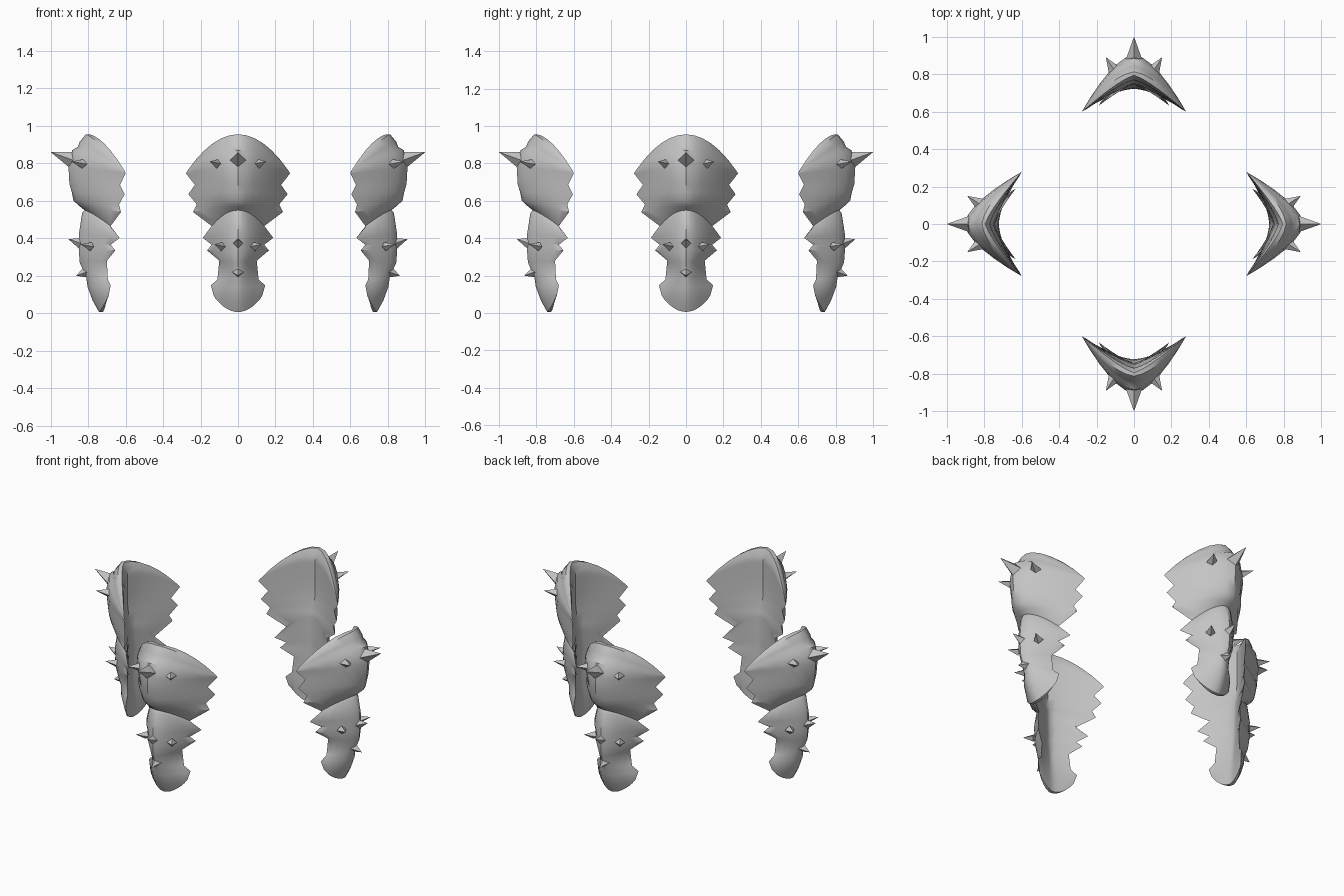
import bpy, bmesh, math
from mathutils import Vector, Matrix

if "Cube" in bpy.data.objects:
    bpy.data.objects.remove(bpy.data.objects["Cube"])

steel = bpy.data.materials.new("grey_metal")
steel.diffuse_color = (0.55, 0.55, 0.55, 1)
steel.use_nodes = True
steel.node_tree.nodes["Principled BSDF"].inputs["Base Color"].default_value = steel.diffuse_color

# Plate cross-sections from top to bottom:
# half width, edge radius, edge height, outer spine radius, inner spine radius, spine height
ROWS = [
    (.270, .605, .760, .812, .795, .955),
    (.272, .604, .757, .845, .775, .915),
    (.274, .603, .754, .855, .770, .888),
    (.275, .602, .751, .885, .770, .870),
    (.278, .600, .746, .905, .770, .780),
    (.230, .630, .685, .900, .770, .690),
    (.265, .605, .635, .887, .765, .645),
    (.220, .635, .580, .878, .760, .600),
    (.240, .625, .540, .845, .755, .570),
    (.140, .680, .465, .820, .750, .550),
    (.145, .680, .460, .832, .750, .535),
    (.188, .632, .402, .850, .745, .420),
    (.140, .680, .365, .850, .745, .370),
    (.165, .655, .335, .850, .745, .335),
    (.100, .700, .280, .845, .740, .270),
    (.110, .695, .180, .810, .735, .190),
    (.145, .680, .148, .803, .730, .140),
    (.130, .690, .095, .775, .725, .065),
    (.118, .700, .075, .742, .722, .006),
]
SIDE = 6                                   # columns on each side of the spine

# Spikes: base centre (u, radius, z), tip, half width, half height
SPIKES = [
    ((0, .875, .815), (0, 1.0, .86), .045, .048),
    ((0, .835, .372), (0, .905, .395), .028, .032),
    ((0, .800, .222), (0, .865, .200), .034, .036),
]
for s in (-1, 1):
    SPIKES += [
        ((s * .105, .82, .795), (s * .150, .89, .81), .034, .028),
        ((s * .088, .785, .355), (s * .125, .84, .368), .028, .024),
    ]


def finish(name, bm, turn):
    bmesh.ops.recalc_face_normals(bm, faces=bm.faces[:])
    bm.transform(Matrix.Rotation(turn, 4, 'Z'))
    me = bpy.data.meshes.new(name)
    bm.to_mesh(me)
    bm.free()
    me.materials.append(steel)
    ob = bpy.data.objects.new(name, me)
    bpy.context.collection.objects.link(ob)
    return ob


def plate(name, turn):
    """Curved crescent plate, thick on the spine and sharp at the toothed edges."""
    bm = bmesh.new()
    outer, inner = [], []
    for w, re, ze, ro, ri, zs in ROWS:
        a, b = [], []
        for i in range(-SIDE, SIDE + 1):
            t = i / SIDE
            z = zs + (ze - zs) * t * t
            f = 1 - abs(t) ** 1.6
            v = bm.verts.new((w * t, -(re + (ro - re) * f), z))
            a.append(v)
            if abs(i) == SIDE:
                b.append(v)
            else:
                g = 1 - abs(t) ** 1.25
                b.append(bm.verts.new((w * t, -(re + (ri - re) * g), z)))
        outer.append(a)
        inner.append(b)
    n = 2 * SIDE
    for grid in (outer, inner):
        for p, q in zip(grid, grid[1:]):
            for k in range(n):
                bm.faces.new((p[k], p[k + 1], q[k + 1], q[k]))
    # top and bottom rims
    for r in (0, -1):
        for k in range(n):
            ring = [outer[r][k], outer[r][k + 1], inner[r][k + 1], inner[r][k]]
            bm.faces.new(list(dict.fromkeys(ring)))
    ob = finish(name, bm, turn)
    bpy.context.view_layer.objects.active = ob
    ob.select_set(True)
    bpy.ops.object.shade_smooth_by_angle(angle=math.radians(40))
    ob.select_set(False)


def spikes(name, turn):
    """Four-sided pointed studs."""
    bm = bmesh.new()
    for base, tip, hw, hz in SPIKES:
        b = Vector((base[0], -base[1], base[2]))
        t = Vector((tip[0], -tip[1], tip[2]))
        d = (t - b).normalized()
        side = d.cross(Vector((0, 0, 1))).normalized()
        up = side.cross(d)
        ring = [bm.verts.new(b + o) for o in (side * hw, up * hz, -side * hw, -up * hz)]
        top = bm.verts.new(t)
        bm.faces.new(ring)
        for k in range(4):
            bm.faces.new((ring[k], ring[(k + 1) % 4], top))
    finish(name, bm, turn)


# Four identical guards around the centre
for i, side in enumerate(("front", "right", "back", "left")):
    plate(side + "_guard_plate", i * math.pi / 2)
    spikes(side + "_guard_spikes", i * math.pi / 2)
